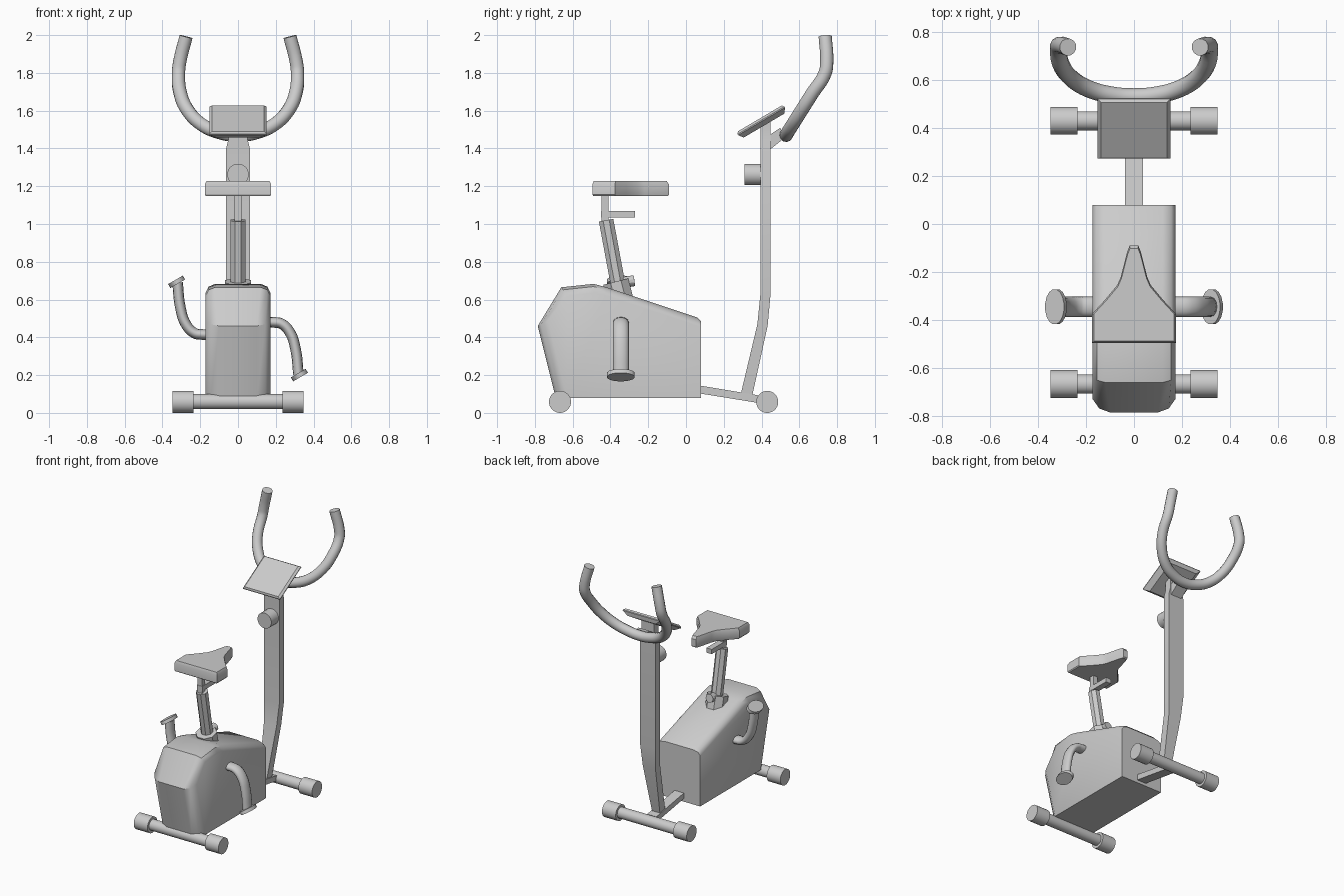
import bpy, math
from mathutils import Vector, Matrix

if "Cube" in bpy.data.objects:
    bpy.data.objects.remove(bpy.data.objects["Cube"])


def loft(name, rings, angle=30):
    """Bridge equal-length rings of points and cap both ends."""
    n = len(rings[0])
    verts = [tuple(p) for r in rings for p in r]
    faces = [tuple(range(n)), tuple(range((len(rings) - 1) * n, len(rings) * n))]
    for k in range(len(rings) - 1):
        for i in range(n):
            j = (i + 1) % n
            faces.append((k * n + i, k * n + j, (k + 1) * n + j, (k + 1) * n + i))
    me = bpy.data.meshes.new(name)
    me.from_pydata(verts, [], faces)
    ob = bpy.data.objects.new(name, me)
    bpy.context.collection.objects.link(ob)
    finish(ob, angle)
    return ob


def finish(ob, angle=30):
    bpy.ops.object.select_all(action='DESELECT')
    ob.select_set(True)
    bpy.context.view_layer.objects.active = ob
    bpy.ops.object.mode_set(mode='EDIT')
    bpy.ops.mesh.select_all(action='SELECT')
    bpy.ops.mesh.normals_make_consistent(inside=False)
    bpy.ops.object.mode_set(mode='OBJECT')
    bpy.ops.object.shade_smooth_by_angle(angle=math.radians(angle))


def rod(name, a, b, r, n=24):
    """Prism with n sides from a to b."""
    a, b = Vector(a), Vector(b)
    w = (b - a).normalized()
    u = Vector((1, 0, 0)) if abs(w.x) < 0.9 else Vector((0, 1, 0))
    v = w.cross(u).normalized()
    u = v.cross(w)
    ang = [2 * math.pi * (i + 0.5) / n for i in range(n)]
    return loft(name, [[c + r * (u * math.cos(t) + v * math.sin(t)) for t in ang] for c in (a, b)])


def tube(name, pts, r):
    """Smooth round tube through points, as a mesh."""
    cu = bpy.data.curves.new(name, 'CURVE')
    cu.dimensions = '3D'
    cu.bevel_depth, cu.bevel_resolution, cu.resolution_u = r, 4, 5
    cu.use_fill_caps = True
    sp = cu.splines.new('BEZIER')
    sp.bezier_points.add(len(pts) - 1)
    for bp, p in zip(sp.bezier_points, pts):
        bp.co = p
        bp.handle_left_type = bp.handle_right_type = 'AUTO'
    ob = bpy.data.objects.new(name, cu)
    bpy.context.collection.objects.link(ob)
    bpy.ops.object.select_all(action='DESELECT')
    ob.select_set(True)
    bpy.context.view_layer.objects.active = ob
    bpy.ops.object.convert(target='MESH')
    ob = bpy.context.object
    bpy.ops.object.mode_set(mode='EDIT')
    bpy.ops.mesh.select_all(action='SELECT')
    bpy.ops.mesh.remove_doubles(threshold=0.0005)
    bpy.ops.object.mode_set(mode='OBJECT')
    finish(ob, 40)
    return ob


def rect(y0, z0, y1, z1, hw):
    return [(-hw, y0, z0), (hw, y0, z0), (hw, y1, z1), (-hw, y1, z1)]


# Housing: outer profile in the middle, inset profile on the sides
mid = [(.08, .08), (.08, .485), (.06, .505), (-.42, .665), (-.49, .683),
       (-.66, .665), (-.785, .46), (-.69, .08)]
side = [(.08, .08), (.08, .455), (.06, .465), (-.42, .62), (-.49, .635),
        (-.63, .62), (-.73, .49), (-.63, .08)]


def layer(t, x, x_back):
    return [(x_back if i > 5 else x, *Vector(m).lerp(Vector(s), t))
            for i, (m, s) in enumerate(zip(mid, side))]


half = [layer(1, .172, .172), layer(.3, .155, .145), layer(0, .12, .1)]
loft("housing", half + [[(-x, y, z) for x, y, z in r] for r in reversed(half)], 40)

# Floor bars with end caps
for name, y in (("seat_end", -.667), ("column_end", .43)):
    rod(name + "_floor_bar", (-.3, y, .06), (.3, y, .06), .04)
    for s, tag in ((1, "right"), (-1, "left")):
        rod(f"{name}_{tag}_foot_cap", (s * .235, y, .0585), (s * .347, y, .0585), .0585)

# Beam from housing to column-end bar
loft("base_beam", [rect(.06, .105, .06, .147, .038), rect(.4, .05, .4, .09, .038)])

# Column, bending and widening upwards
loft("column", [rect(.29, .1, .35, .088, .032), rect(.378, .47, .432, .46, .052),
                rect(.394, .63, .447, .62, .063), rect(.394, 1.40, .447, 1.40, .063),
                rect(.394, 1.45, .447, 1.45, .05), rect(.394, 1.52, .447, 1.54, .05)])
rod("tension_knob", (0, .31, 1.262), (0, .40, 1.262), .057)
loft("handlebar_bracket", [[(x, .44, 1.39), (x, .515, 1.45), (x, .50, 1.51), (x, .44, 1.47)]
                           for x in (-.045, .045)])

# Console: tilted slab with chamfered faces
console = loft("console", [[(sx * hx, sy * hy, z) for sx, sy in ((-1, -1), (1, -1), (1, 1), (-1, 1))]
                           for hx, hy, z in ((.115, .125, -.022), (.152, .144, .004), (.152, .144, .01), (.138, .135, .022))], 10)
console.matrix_world = Matrix.Translation((0, .402, 1.54)) @ Matrix.Rotation(math.radians(30.5), 4, 'X')

# Handlebar: tilted U with upright grips
arm = [(.1, 1.485), (.19, 1.525), (.265, 1.6), (.305, 1.69), (.315, 1.8)]
right = [(x, .527 + (z - 1.467) * .63, z) for x, z in arm]
right += [(.308, .745, 1.86), (.275, .737, 1.992)]
tube("handlebar", [(-x, y, z) for x, y, z in reversed(right)] + [(0, .53, 1.47)] + right, .036)

# Seat post, collar, knob and slider
rod("seat_post", (0, -.345, .6), (0, -.423, 1.02), .042, 8)
rod("post_collar", (0, -.34, .57), (0, -.372, .695), .074, 8)
rod("collar_knob", (0, -.34, .69), (0, -.273, .7), .03, 12)
loft("seat_slider", [rect(-.45, 1.035, -.45, 1.07, .022), rect(-.27, 1.035, -.27, 1.07, .022)])
loft("seat_stem", [rect(-.447, z, -.41, z, .018) for z in (1.01, 1.16)])

# Seat: pear outline with a softened upper edge
half = [(.175, -.495), (.175, -.375), (.12, -.315), (.07, -.255), (.055, -.22),
        (.028, -.115), (.018, -.09)]
outline = half + [(-x, y) for x, y in reversed(half)]


def seat_ring(k, z):
    return [(x * k, -.35 + (y + .35) * k, z) for x, y in outline]


loft("seat", [seat_ring(.97, 1.148), seat_ring(1, 1.155), seat_ring(1, 1.21), seat_ring(.95, 1.228)])

# Cranks and pedals, the left pair turned half a revolution
path = [(.14, .479), (.19, .479), (.23, .472), (.275, .426), (.305, .336), (.32, .205)]
for s, tag in ((1, "right"), (-1, "left")):
    turn = Matrix.Translation((0, -.345, .447)) @ Matrix.Rotation(0 if s > 0 else math.pi, 4, 'Y')
    crank = tube(tag + "_crank", [(x, 0, z - .447) for x, z in path], .028)
    crank.matrix_world = turn @ Matrix.Diagonal((1, 1.5, 1, 1))
    pedal = rod(tag + "_pedal", (0, 0, -.012), (0, 0, .012), 1, 16)
    for v in pedal.data.vertices:
        v.co.x *= .046
        v.co.y *= .074
    pedal.matrix_world = turn @ Matrix.Translation((.325, 0, -.247)) @ Matrix.Rotation(math.radians(-30), 4, 'Y')
